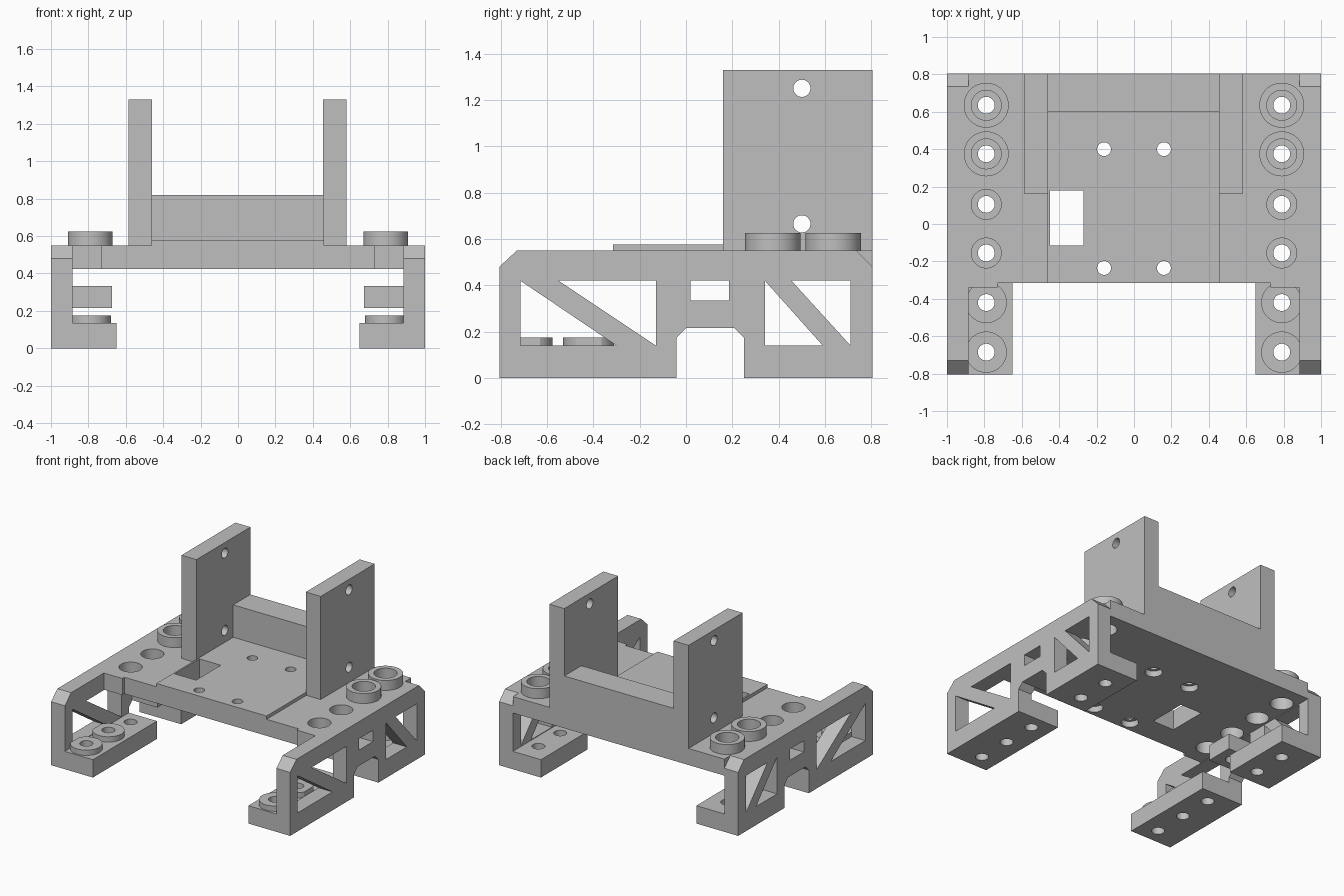
import bpy
import bmesh
from math import cos, sin, tau, radians

if "Cube" in bpy.data.objects:
    bpy.data.objects.remove(bpy.data.objects["Cube"])

grey = bpy.data.materials.new("plain grey")
grey.use_nodes = True
grey.diffuse_color = (0.52, 0.52, 0.52, 1)
grey.node_tree.nodes["Principled BSDF"].inputs["Base Color"].default_value = grey.diffuse_color

PLACE = {"x": lambda u, v, d: (d, u, v), "z": lambda u, v, d: (u, v, d)}


def circle(u, v, r, n=48):
    return [(u + r * cos(tau * i / n), v + r * sin(tau * i / n)) for i in range(n)]


def rect(u0, u1, v0, v1):
    return [(u0, v0), (u1, v0), (u1, v1), (u0, v1)]


def prism_mesh(name, outlines, axis, lo, hi):
    """Extrude closed outlines along an axis."""
    bm = bmesh.new()
    for outline in outlines:
        a, b = [[bm.verts.new(PLACE[axis](u, v, d)) for u, v in outline] for d in (lo, hi)]
        bm.faces.new(a)
        bm.faces.new(b)
        for i in range(len(a)):
            j = (i + 1) % len(a)
            bm.faces.new((a[i], a[j], b[j], b[i]))
    bmesh.ops.recalc_face_normals(bm, faces=bm.faces)
    mesh = bpy.data.meshes.new(name)
    bm.to_mesh(mesh)
    bm.free()
    return mesh


def part(name, outline, axis, lo, hi, cuts=(), cut_lo=None, cut_hi=None):
    ob = bpy.data.objects.new(name, prism_mesh(name, [outline], axis, lo, hi))
    ob.data.materials.append(grey)
    bpy.context.collection.objects.link(ob)
    if cuts:
        cut(ob, cuts, axis, lo - 0.1 if cut_lo is None else cut_lo,
            hi + 0.1 if cut_hi is None else cut_hi)
    bpy.ops.object.select_all(action="DESELECT")
    ob.select_set(True)
    bpy.context.view_layer.objects.active = ob
    bpy.ops.object.shade_smooth_by_angle(angle=radians(30))
    return ob


def cut(ob, outlines, axis, lo, hi):
    """Subtract prisms from a part and bake the result."""
    cutter = bpy.data.objects.new("cutter", prism_mesh("cutter", outlines, axis, lo, hi))
    cutter.hide_render = True
    bpy.context.collection.objects.link(cutter)
    mod = ob.modifiers.new("cut", "BOOLEAN")
    mod.operation, mod.solver, mod.object = "DIFFERENCE", "EXACT", cutter
    bpy.context.view_layer.update()
    baked = bpy.data.meshes.new_from_object(ob.evaluated_get(bpy.context.evaluated_depsgraph_get()))
    ob.modifiers.clear()
    ob.data = baked
    bpy.data.objects.remove(cutter)


HOLE_X, HOLE_R, BORE_R = 0.79, 0.045, 0.08
FRONT_Y, REAR_Y = (-0.685, -0.42, -0.155), (0.375, 0.635)
MID_Y = 0.105
WALL_X, BACK = 0.885, 0.805

# Deck with large bores, plate holes and a cable opening
plate_holes = [(x, y) for x in (-0.16, 0.16) for y in (-0.235, 0.4)]
small = [circle(x, y, 0.037) for x, y in plate_holes]
opening = rect(-0.45, -0.27, -0.115, 0.18)
bores = [circle(s * HOLE_X, y, BORE_R) for s in (-1, 1) for y in (-0.155, MID_Y) + REAR_Y]
deck = part("deck", [(-WALL_X, -0.34), (-0.73, -0.34), (-0.73, -0.315), (0.73, -0.315),
                     (0.73, -0.34), (WALL_X, -0.34), (WALL_X, BACK), (-WALL_X, BACK)],
            "z", 0.425, 0.55, small + bores + [opening])
cut(deck, [circle(x, y, 0.06) for x, y in plate_holes], "z", 0.4, 0.47)

# Raised plate and rear bulkhead
part("raised_plate", rect(-0.462, 0.46, -0.315, 0.6), "z", 0.55, 0.575, small + [opening])
part("rear_bulkhead", rect(-0.46, 0.455, 0.6, BACK), "z", 0.55, 0.82)

# Side frame profile and its truss windows
frame = [(-BACK, 0), (-0.04, 0), (-0.04, 0.175), (0, 0.215), (0.21, 0.215), (0.25, 0.175),
         (0.25, 0), (BACK, 0), (BACK, 0.48), (0.735, 0.55), (-0.73, 0.55), (-BACK, 0.48)]
windows = [
    [(-0.715, 0.42), (-0.715, 0.14), (-0.3, 0.14)],
    [(-0.55, 0.42), (-0.13, 0.14), (-0.13, 0.42)],
    [(0.34, 0.42), (0.34, 0.14), (0.59, 0.14)],
    [(0.455, 0.42), (0.71, 0.14), (0.71, 0.42)],
    rect(0.02, 0.185, 0.335, 0.42),
]

for s, side in ((1, "left"), (-1, "right")):
    def span(a, b):
        return sorted((s * a, s * b))

    x = s * HOLE_X
    part(side + "_side_frame", frame, "x", *span(WALL_X, 1), windows)

    # Feet and middle ledge with mounting holes
    for name, y0, y1, z0, z1, ys in (("front_foot", -BACK, -0.04, 0, 0.135, FRONT_Y),
                                     ("rear_foot", 0.25, BACK, 0, 0.135, REAR_Y),
                                     ("middle_ledge", 0, 0.21, 0.215, 0.333, (MID_Y,))):
        inner = 0.675 if name == "middle_ledge" else 0.65
        part(side + "_" + name, rect(*span(inner, WALL_X), y0, y1), "z", z0, z1,
             [circle(x, y, HOLE_R) for y in ys])

    # Low bosses on the front foot, trimmed flat against the frame
    for i, y in enumerate(FRONT_Y[:2]):
        ring = [(s * min(s * u, WALL_X), v) for u, v in circle(x, y, 0.11)]
        part(f"{side}_foot_boss_{i + 1}", ring, "z", 0.135, 0.175, [circle(x, y, HOLE_R)])

    # Tall bosses on the rear of the deck
    for i, y in enumerate(REAR_Y):
        part(f"{side}_deck_boss_{i + 1}", circle(x, y, 0.12), "z", 0.55, 0.625,
             [circle(x, y, BORE_R)])

    # Upright bracket with cross holes
    inner, outer = (0.455, 0.58) if s > 0 else (0.46, 0.585)
    part(side + "_upright", rect(0.16, BACK, 0.55, 1.33), "x", *span(inner, outer),
         [circle(0.5, z, 0.037) for z in (0.665, 1.25)])
